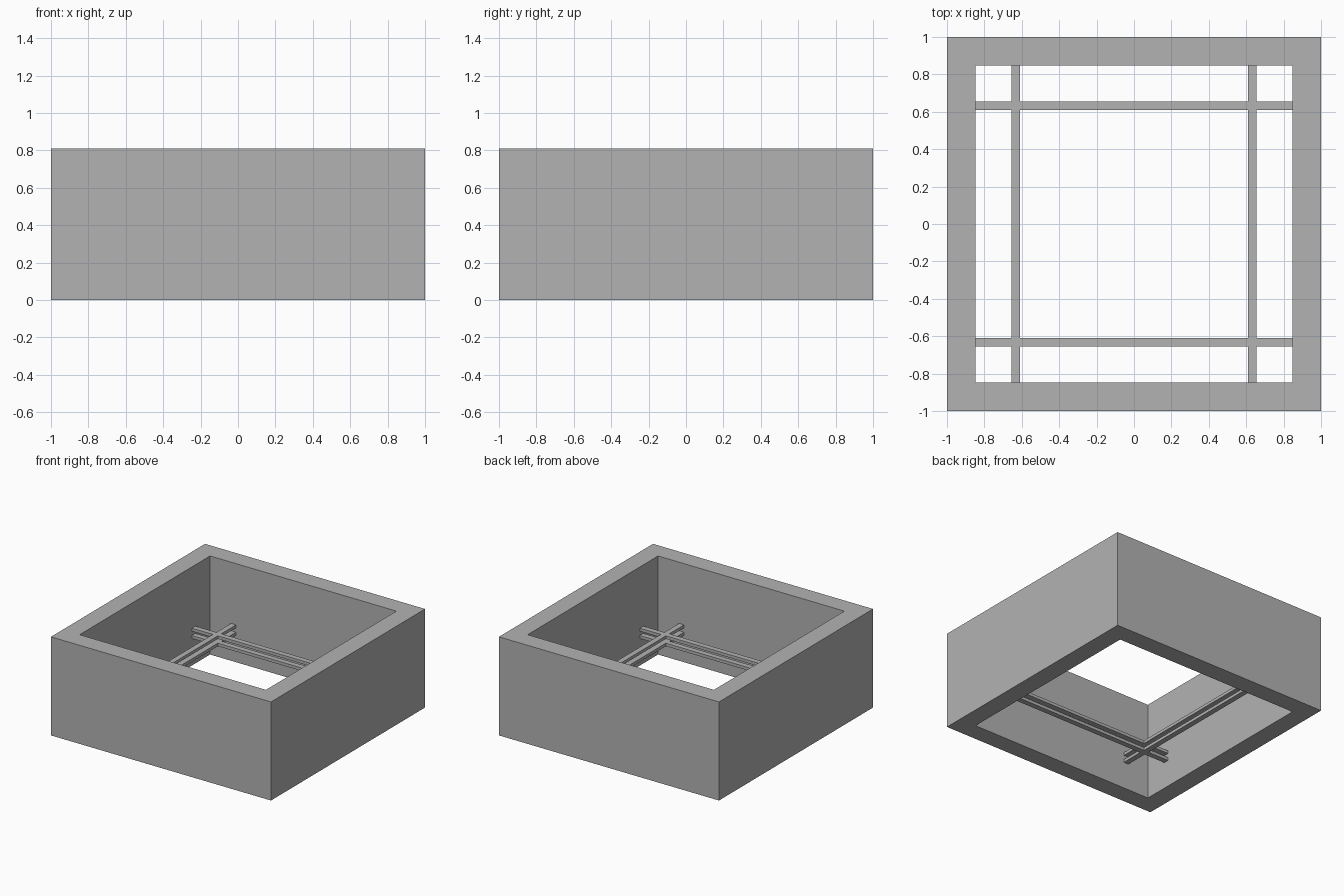
import bpy
import bmesh

cube = bpy.data.objects.get("Cube")
if cube:
    bpy.data.objects.remove(cube, do_unlink=True)

OUTER, INNER, HEIGHT = 1.0, 0.847, 0.81
RAIL, RAIL_WIDTH, RAIL_THICK = 0.633, 0.045, 0.025
TIERS = (0.222, 0.282)

grey = bpy.data.materials.new("plain_grey")
grey.use_nodes = True
colour = (0.45, 0.45, 0.45, 1)
grey.diffuse_color = colour
grey.node_tree.nodes["Principled BSDF"].inputs["Base Color"].default_value = colour


def finish(name, bm):
    bmesh.ops.recalc_face_normals(bm, faces=bm.faces)
    mesh = bpy.data.meshes.new(name)
    bm.to_mesh(mesh)
    bm.free()
    mesh.materials.append(grey)
    obj = bpy.data.objects.new(name, mesh)
    bpy.context.collection.objects.link(obj)


def extrude_up(bm, bottom, height):
    top = bmesh.ops.extrude_face_region(bm, geom=bottom)["geom"]
    verts = [v for v in top if isinstance(v, bmesh.types.BMVert)]
    bmesh.ops.translate(bm, verts=verts, vec=(0, 0, height))


# Open square frame: a ring extruded upward
bm = bmesh.new()
corners = ((-1, -1), (1, -1), (1, 1), (-1, 1))
rings = [[bm.verts.new((x * r, y * r, 0)) for x, y in corners] for r in (OUTER, INNER)]
outer, inner = rings
ring = [bm.faces.new((outer[i], outer[(i + 1) % 4], inner[(i + 1) % 4], inner[i])) for i in range(4)]
extrude_up(bm, ring, HEIGHT)
finish("square_frame", bm)

# Two tiers of crossing rails, each tier one joined grid
cuts = (-INNER, -RAIL - RAIL_WIDTH / 2, -RAIL + RAIL_WIDTH / 2,
        RAIL - RAIL_WIDTH / 2, RAIL + RAIL_WIDTH / 2, INNER)
for name, z in zip(("lower_rails", "upper_rails"), TIERS):
    bm = bmesh.new()
    grid = [[bm.verts.new((x, y, z)) for y in cuts] for x in cuts]
    cells = [bm.faces.new((grid[i][j], grid[i + 1][j], grid[i + 1][j + 1], grid[i][j + 1]))
             for i in range(5) for j in range(5) if i % 2 or j % 2]
    bmesh.ops.delete(bm, geom=[v for v in bm.verts if not v.link_faces], context="VERTS")
    extrude_up(bm, cells, RAIL_THICK)
    finish(name, bm)
